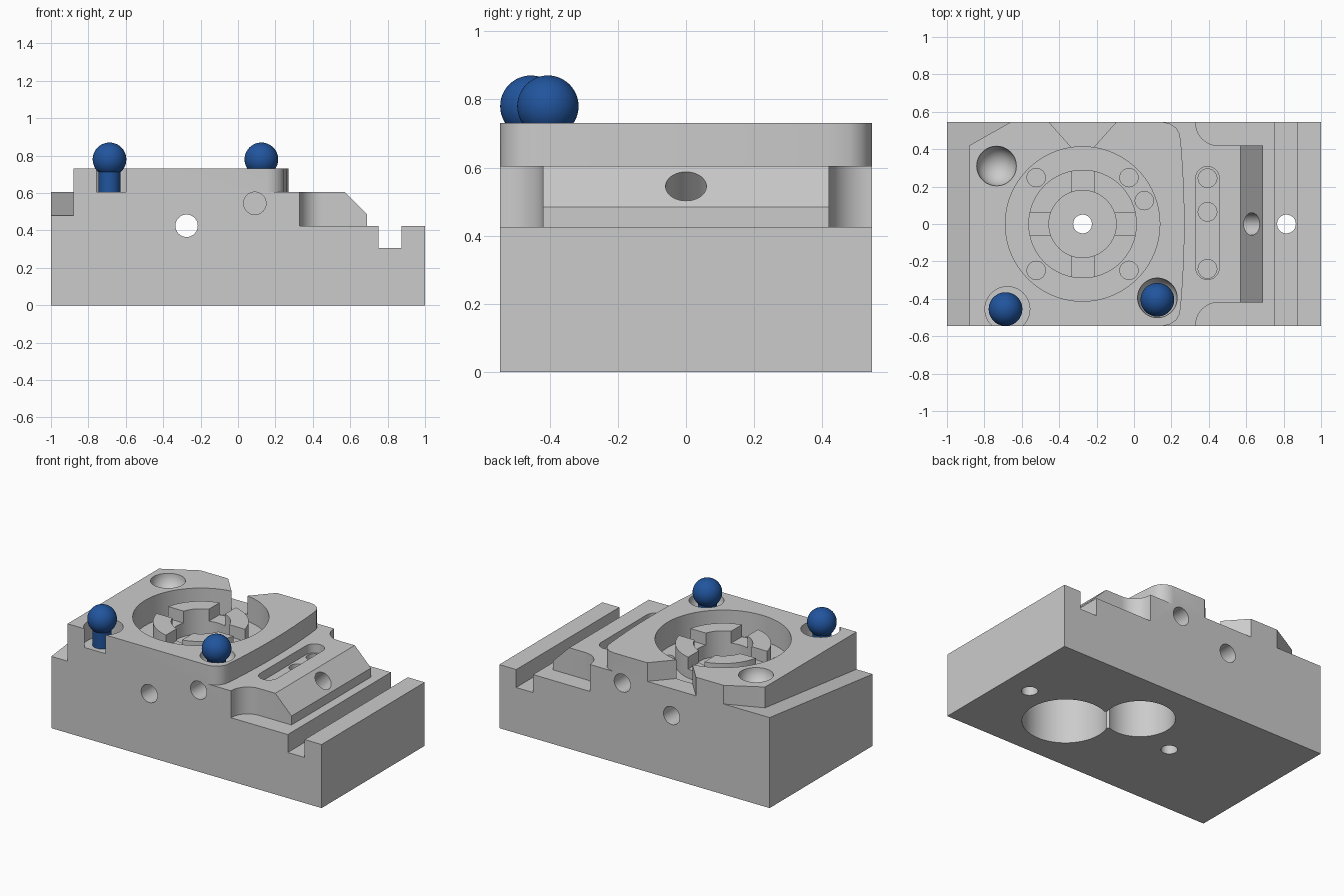
import bpy, bmesh, math
from mathutils import Matrix, Vector

if "Cube" in bpy.data.objects:
    bpy.data.objects.remove(bpy.data.objects["Cube"])


def new_object(name, bm):
    bmesh.ops.recalc_face_normals(bm, faces=bm.faces)
    mesh = bpy.data.meshes.new(name)
    bm.to_mesh(mesh)
    bm.free()
    ob = bpy.data.objects.new(name, mesh)
    bpy.context.collection.objects.link(ob)
    return ob


def prism(name, outline, low, high, matrix=Matrix()):
    """Plan outline extruded from low to high, then transformed."""
    bm = bmesh.new()
    face = bm.faces.new([bm.verts.new((x, y, low)) for x, y in outline])
    ext = bmesh.ops.extrude_face_region(bm, geom=[face])
    verts = [v for v in ext["geom"] if isinstance(v, bmesh.types.BMVert)]
    bmesh.ops.translate(bm, vec=(0, 0, high - low), verts=verts)
    bmesh.ops.transform(bm, matrix=matrix, verts=bm.verts)
    return new_object(name, bm)


def arc(cx, cy, r, a0, a1, n=12):
    return [(cx + r * math.cos(math.radians(a0 + (a1 - a0) * i / n)),
             cy + r * math.sin(math.radians(a0 + (a1 - a0) * i / n))) for i in range(n + 1)]


def disc(x, y, r, low, high, n=48):
    return prism("cutter", arc(x, y, r, 0, 360, n)[:-1], low, high)


def rod(a, b, r):
    """Round cutter between two points."""
    a, b = Vector(a), Vector(b)
    rot = Vector((0, 0, 1)).rotation_difference(b - a).to_matrix().to_4x4()
    return prism("cutter", arc(0, 0, r, 0, 360, 40)[:-1], 0, (b - a).length,
                 Matrix.Translation(a) @ rot)


def ball(x, y, z, r):
    bm = bmesh.new()
    bmesh.ops.create_uvsphere(bm, u_segments=48, v_segments=24, radius=r,
                              matrix=Matrix.Translation((x, y, z)))
    return new_object("cutter", bm)


def boolean(target, tool, op="DIFFERENCE"):
    mod = target.modifiers.new("cut", "BOOLEAN")
    mod.object, mod.operation, mod.solver = tool, op, "EXACT"
    bpy.context.view_layer.objects.active = target
    bpy.ops.object.modifier_apply(modifier=mod.name)
    bpy.data.objects.remove(tool, do_unlink=True)


def smooth(ob):
    bpy.ops.object.select_all(action="DESELECT")
    ob.select_set(True)
    bpy.context.view_layer.objects.active = ob
    bpy.ops.object.shade_smooth_by_angle(angle=math.radians(30))


TOP = 0.95      # cutters run up past the part
CX = -0.275     # centre of the round pocket

# Block: side profile with chamfer and cross groove, extruded front to back
side = [(-1, 0), (1, 0), (1, .465), (.875, .465), (.875, .305), (.75, .305), (.75, .465),
        (.71, .465), (.445, .73), (-1, .73)]
block = prism("machined_block", side, -.545, .545, Matrix.Rotation(math.pi / 2, 4, "X"))

# Sloping left ledge with the clipped rear corner
shear = Matrix()
shear[2][1] = .115
boolean(block, prism("cutter", [(-.88, -.7), (-.88, .42), (-.66, .545), (-.387, .7),
                                (-1.2, .7), (-1.2, -.7)], .5425, TOP, shear))

# Bowed right edge of the plateau with rounded corners
edge = [(.15, -.7), (.15, -.5455), (.19, -.538), (.225, -.515), (.245, -.48), (.252, -.42)]
bow = [(.27 - .018 * (y / .42) ** 2, y) for y in (-.3, -.2, -.1, 0, .1, .2, .3)]
right_edge = edge + bow + [(x, -y) for x, y in reversed(edge)]
boolean(block, prism("cutter", right_edge + [(1.2, .7), (1.2, -.7)], .605, TOP))

# Low right shelf and the filleted side pockets
low_side = [(.33, -.7)] + arc(.45, -.54, .12, 180, 90) + [(.69, -.42)]
shelf = low_side + [(x, -y) for x, y in reversed(low_side)] + [(1.2, .7), (1.2, -.7)]
boolean(block, prism("cutter", shelf, .425, TOP))

# Round pocket: ring top, outer groove, centre well and cross slots
boolean(block, disc(CX, 0, .413, .70, TOP, 96))
groove = disc(CX, 0, .413, .56, .9, 96)
boolean(groove, disc(CX, 0, .29, .4, 1.0, 96))
boolean(block, groove)
boolean(block, disc(CX, 0, .18, .53, TOP, 64))
for hx, hy in ((.34, .06), (.06, .34)):
    boolean(block, prism("cutter", [(CX - hx, -hy), (CX + hx, -hy), (CX + hx, hy),
                                    (CX - hx, hy)], .62, TOP))

# V notch from the pocket to the back
boolean(block, prism("cutter", [(CX - .033, .38), (CX + .033, .38), (CX + .247, .62),
                                (CX - .247, .62)], .605, TOP))

# Small holes in the groove
for sx in (-1, 1):
    for sy in (-1, 1):
        boolean(block, disc(CX + sx * .248, sy * .248, .049, .5, TOP - .1, 32))
boolean(block, disc(.055, .125, .049, .51, TOP - .1, 32))

# Long slot with three holes
slot = arc(.393, .245, .0625, 0, 180) + arc(.393, -.235, .0625, 180, 360)
boolean(block, prism("cutter", slot, .545, TOP))
for y in (.245, .065, -.24):
    boolean(block, disc(.393, y, .05, .46, TOP, 32))

# Vertical through holes, cross bore, blind side holes, chamfer hole
for x in (CX, .815):
    boolean(block, disc(x, 0, .05, -.1, TOP, 40))
boolean(block, rod((CX, -.7, .425), (CX, .7, .425), .06))
for s in (-1, 1):
    boolean(block, rod((.09, s * .7, .545), (.09, s * .3, .545), .06))
boolean(block, rod((.53, 0, .445), (.78, 0, .695), .06))

# Ball dimples and the open seat at the front edge
for x, y in ((-.735, .31), (.125, -.395)):
    boolean(block, ball(x, y, .73, .106))
boolean(block, disc(-.677, -.455, .12, .605, TOP))

# Figure-eight pocket underneath
boolean(block, disc(.42, -.137, .26, -.1, .33, 64))
boolean(block, disc(.097, .17, .213, -.1, .33, 64))
neck = Matrix.Translation((.235, .04, 0)) @ Matrix.Rotation(math.radians(-43.5), 4, "Z")
boolean(block, prism("cutter", [(-.1, -.1), (.1, -.1), (.1, .1), (-.1, .1)], -.1, .33, neck))
smooth(block)

# Blue ball-headed pins
blue = bpy.data.materials.new("blue")
blue.diffuse_color = (.015, .09, .34, 1)
blue.use_nodes = True
blue.node_tree.nodes["Principled BSDF"].inputs["Base Color"].default_value = blue.diffuse_color
for name, x, y, foot in (("left_ball_pin", -.687, -.455, .6), ("right_ball_pin", .125, -.405, .62)):
    pin = ball(x, y, .78, .09)
    pin.name = name
    boolean(pin, disc(x, y, .058, foot, .78), "UNION")
    pin.data.materials.clear()
    pin.data.materials.append(blue)
    smooth(pin)
